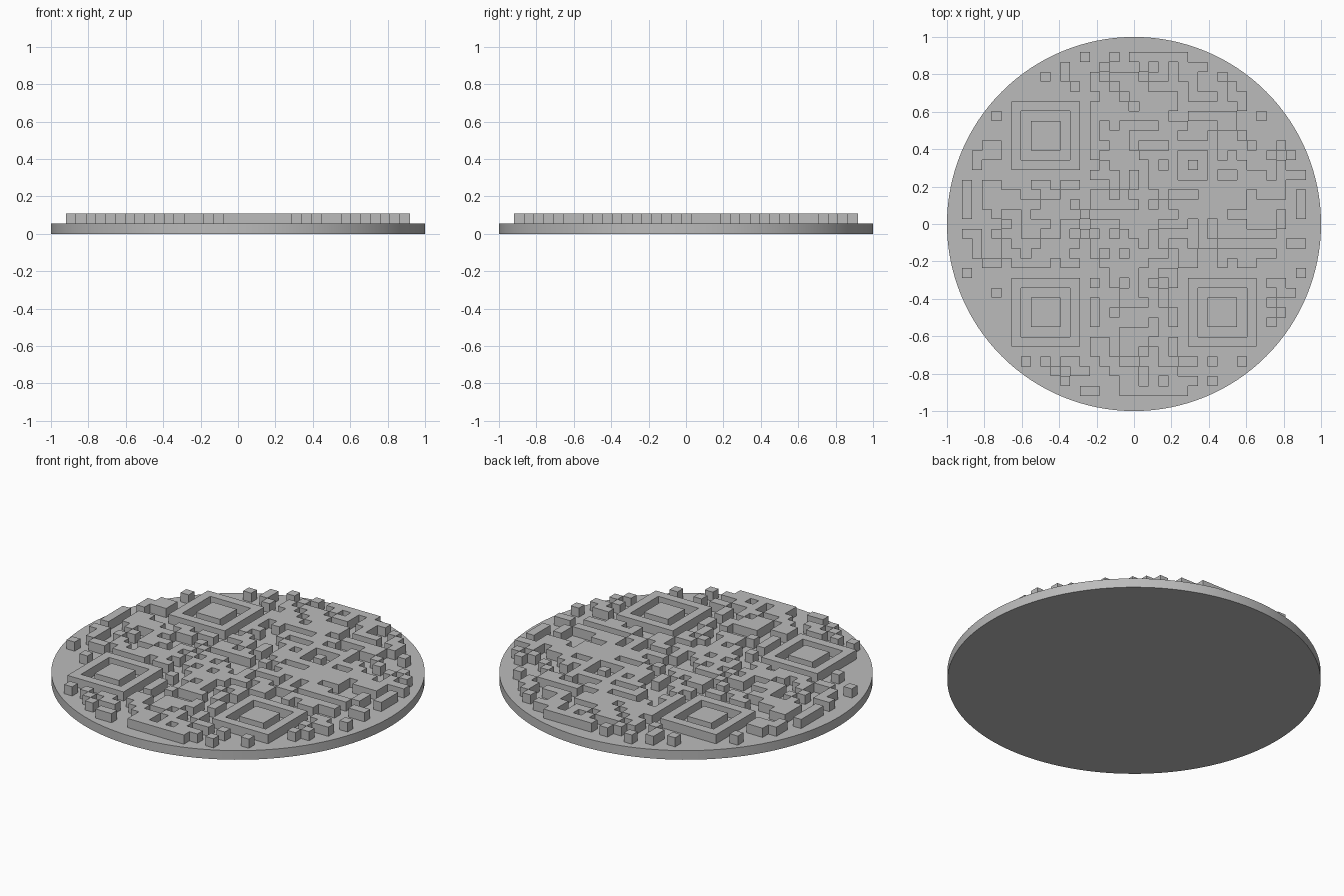
import bpy, bmesh, random
from math import hypot

old = bpy.data.objects.get("Cube")
if old:
    bpy.data.objects.remove(old, do_unlink=True)

N = 35              # squares across the relief
CELL = 0.0525       # size of one square
REACH = 17.75       # squares further than this from the centre stay flat
BASE_TOP = 0.054
RELIEF = 0.054

grey = bpy.data.materials.new("plain_grey")
grey.use_nodes = True
grey.diffuse_color = (0.5, 0.5, 0.5, 1)
grey.node_tree.nodes["Principled BSDF"].inputs["Base Color"].default_value = (0.5, 0.5, 0.5, 1)

# Scattered squares inside the circle; columns run left to right, rows back to front
random.seed(7)
middle = N // 2
raised = set()
for row in range(N):
    for col in range(N):
        if hypot(col - middle, row - middle) < REACH and random.random() < 0.5:
            raised.add((col, row))


def stamp_block(col, row, width, height, solid):
    """Raise or clear a rectangle of squares."""
    block = {(col + i, row + j) for i in range(width) for j in range(height)}
    if solid:
        raised.update(block)
    else:
        raised.difference_update(block)


def stamp_frame(col, row, reach, core):
    """Square frame around a solid core, both centred on one square."""
    for r, solid in ((reach, True), (reach - 1, False), (core, True)):
        stamp_block(col - r, row - r, 2 * r + 1, 2 * r + 1, solid)


# Three large framed squares, each with a clear margin, and one small one
for col, row in ((8, 8), (8, 26), (26, 26)):
    stamp_block(col - 4, row - 4, 9, 9, False)
    stamp_frame(col, row, 3, 1)
stamp_frame(23, 11, 2, 0)

# Alternating squares linking the large frames
for i in range(13, 22):
    stamp_block(11, i, 1, 1, i % 2 == 1)
    stamp_block(i, 23, 1, 1, i % 2 == 1)

# Bars and single squares around the rim, each standing clear
for col, row, width, height in ((0, 13, 1, 4), (34, 14, 1, 3), (3, 6, 1, 1), (33, 19, 2, 1),
                                (34, 22, 1, 1), (0, 22, 1, 1), (6, 31, 1, 1), (28, 31, 1, 1),
                                (25, 33, 1, 1), (12, 34, 2, 1), (12, 0, 1, 1)):
    stamp_block(col - 1, row - 1, width + 2, height + 2, False)
    stamp_block(col, row, width, height, True)
stamp_block(18, 0, 5, 1, True)

# Round base plate
bpy.ops.mesh.primitive_cylinder_add(vertices=128, radius=1, depth=BASE_TOP,
                                    location=(0, 0, BASE_TOP / 2))
base = bpy.context.object
base.name = "base_plate"
base.data.materials.append(grey)
bpy.ops.object.shade_smooth_by_angle()

# Raised squares, joined into islands and pulled up from the plate
bm = bmesh.new()
corners = {}


def corner_vert(c, r):
    if (c, r) not in corners:
        corners[c, r] = bm.verts.new(((c - N / 2) * CELL, (N / 2 - r) * CELL, BASE_TOP))
    return corners[c, r]


for c, r in sorted(raised):
    bm.faces.new([corner_vert(c, r), corner_vert(c, r + 1),
                  corner_vert(c + 1, r + 1), corner_vert(c + 1, r)])
pulled = bmesh.ops.extrude_face_region(bm, geom=bm.faces[:])
tops = [g for g in pulled["geom"] if isinstance(g, bmesh.types.BMVert)]
bmesh.ops.translate(bm, verts=tops, vec=(0, 0, RELIEF))
bmesh.ops.recalc_face_normals(bm, faces=bm.faces)
mesh = bpy.data.meshes.new("raised_squares")
bm.to_mesh(mesh)
bm.free()
mesh.materials.append(grey)
relief = bpy.data.objects.new("raised_squares", mesh)
bpy.context.collection.objects.link(relief)
